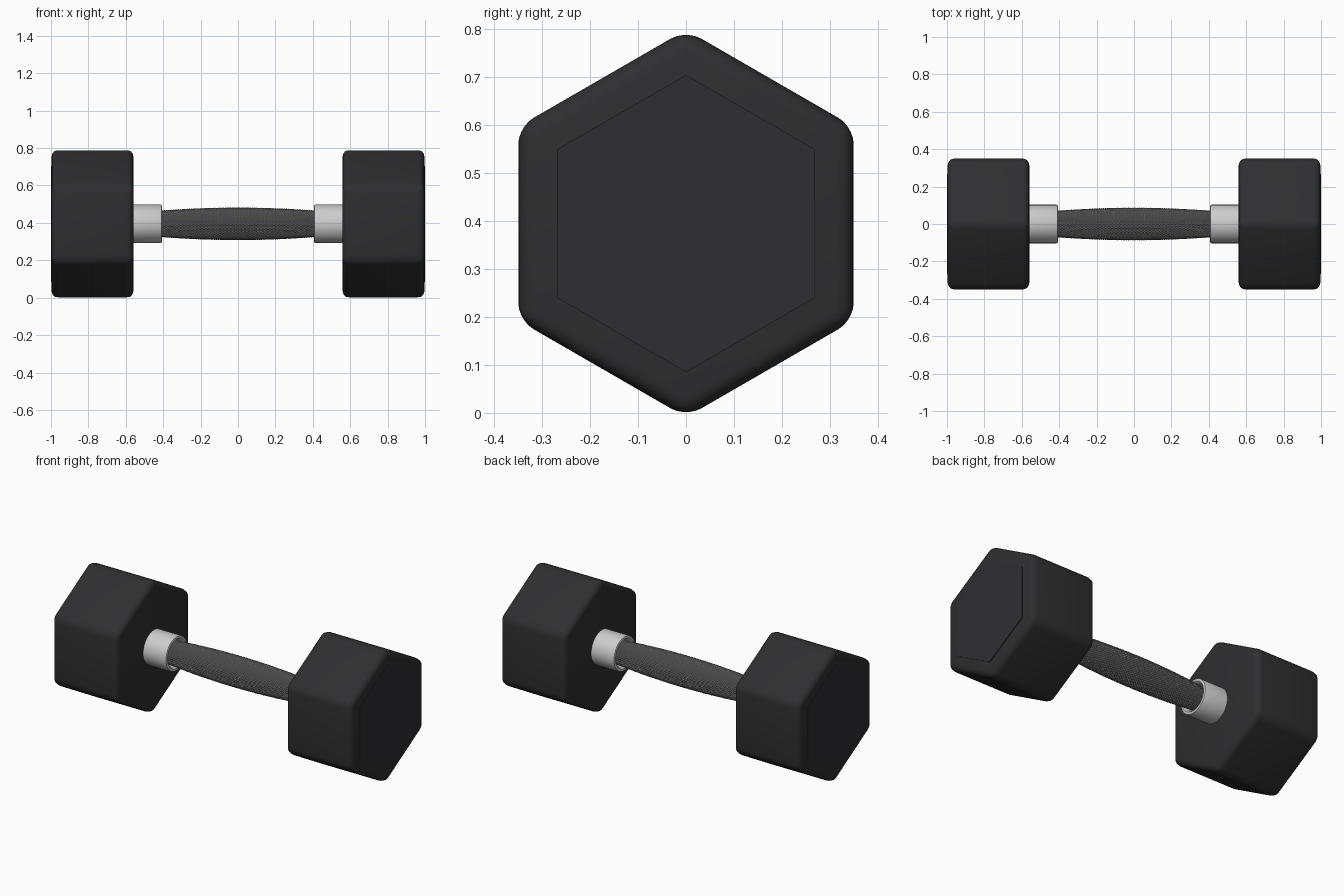
import bpy, bmesh
from math import sin, cos, pi

if "Cube" in bpy.data.objects:
    bpy.data.objects.remove(bpy.data.objects["Cube"])

CZ = 0.395  # height of the dumbbell axis


def material(name, rgb):
    m = bpy.data.materials.new(name)
    m.diffuse_color = (*rgb, 1)
    m.use_nodes = True
    m.node_tree.nodes["Principled BSDF"].inputs["Base Color"].default_value = m.diffuse_color
    return m


rubber = material("black_rubber", (0.028, 0.028, 0.030))
plate_mat = material("end_plate_dark", (0.028, 0.028, 0.034))
steel = material("bright_steel", (0.60, 0.61, 0.63))
grip_mat = material("knurled_steel", (0.27, 0.27, 0.28))


def finish(name, bm, mat, smooth=None):
    bmesh.ops.recalc_face_normals(bm, faces=bm.faces[:])
    me = bpy.data.meshes.new(name)
    bm.to_mesh(me)
    bm.free()
    me.materials.append(mat)
    ob = bpy.data.objects.new(name, me)
    bpy.context.collection.objects.link(ob)
    ob.location.z = CZ
    if smooth:
        bpy.context.view_layer.objects.active = ob
        ob.select_set(True)
        bpy.ops.object.shade_smooth_by_angle(angle=smooth)
        ob.select_set(False)
    return ob


def lathe(profile, n, cap=True, closed=False):
    """Revolve (x, radius) points about the x axis; angle 0 points up."""
    bm = bmesh.new()
    rings = [[bm.verts.new((x, r * sin(2 * pi * j / n), r * cos(2 * pi * j / n)))
              for j in range(n)] for x, r in profile]
    pairs = list(zip(rings, rings[1:]))
    if closed:
        pairs.append((rings[-1], rings[0]))
    for a, b in pairs:
        for j in range(n):
            k = (j + 1) % n
            bm.faces.new((a[j], a[k], b[k], b[j]))
    if cap and not closed:
        bm.faces.new(rings[0])
        bm.faces.new(rings[-1])
    return bm


for side, s in (("left", -1), ("right", 1)):
    # hexagonal rubber head with rounded edges
    bm = lathe([(s * 0.56, 0.404), (s * 0.996, 0.404)], 6)
    bmesh.ops.bevel(bm, geom=bm.edges[:], offset=0.036, segments=5,
                    profile=0.5, affect='EDGES')
    finish(side + "_head", bm, rubber, 0.6)

    # slightly raised hexagonal end plate
    bm = lathe([(s * 0.96, 0.31), (s * 1.0, 0.31)], 6)
    finish(side + "_end_plate", bm, plate_mat)

    # hollow steel collar with softened rim
    collar = [(0.58, 0.103), (0.414, 0.103), (0.409, 0.101), (0.407, 0.097),
              (0.407, 0.088), (0.412, 0.082), (0.43, 0.076), (0.58, 0.07)]
    bm = lathe([(s * x, r) for x, r in collar], 64, closed=True)
    finish(side + "_collar", bm, steel, 0.6)


# knurled handle: staggered diamonds, each raised to a point
N, ROWS, HALF = 36, 96, 0.46


def grip_radius(x):
    return 0.084 - 0.016 * min(abs(x) / 0.41, 1.05) ** 2


bm = bmesh.new()
rings = []
for i in range(ROWS + 1):
    x = -HALF + 2 * HALF * i / ROWS
    r = grip_radius(x)
    rings.append([bm.verts.new((x, r * sin(a), r * cos(a)))
                  for a in (2 * pi * (j + 0.5 * (i % 2)) / N for j in range(N))])
for i in range(ROWS - 1):
    for j in range(N):
        p = i % 2  # odd rings are shifted half a step
        lo, hi = (j - 1 + p) % N, (j + p) % N
        bm.faces.new((rings[i][j], rings[i + 1][lo], rings[i + 2][j], rings[i + 1][hi]))
bmesh.ops.recalc_face_normals(bm, faces=bm.faces[:])
bmesh.ops.poke(bm, faces=bm.faces[:], offset=0.004)
finish("knurled_handle", bm, grip_mat)
